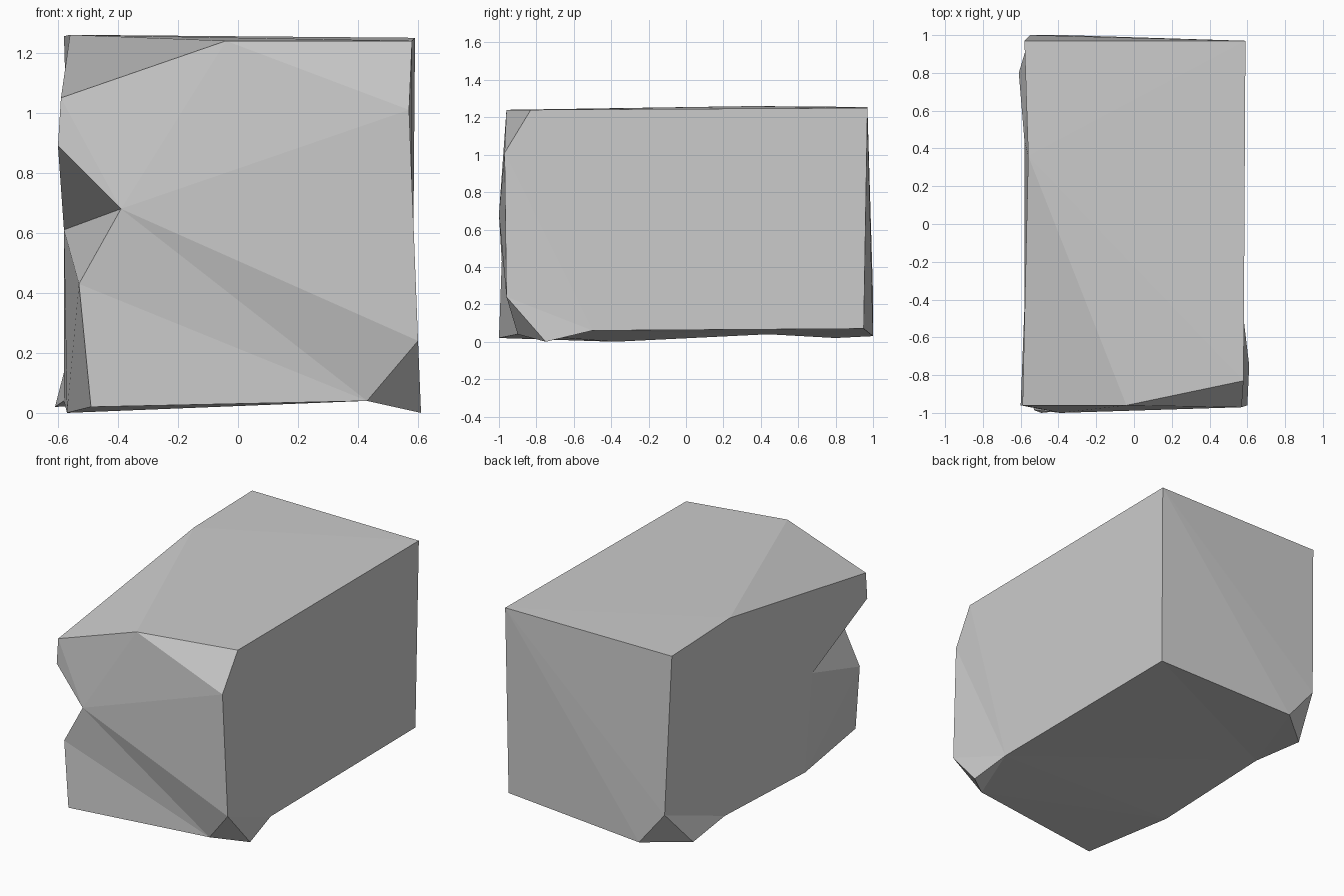
import bpy
import bmesh

default_cube = bpy.data.objects.get("Cube")
if default_cube:
    bpy.data.objects.remove(default_cube, do_unlink=True)

# Plain grey stone
stone = bpy.data.materials.new("grey_stone")
stone.use_nodes = True
grey = (0.6, 0.6, 0.6, 1)
stone.diffuse_color = grey
shader = next(n for n in stone.node_tree.nodes if n.type == "BSDF_PRINCIPLED")
shader.inputs["Base Color"].default_value = grey
shader.inputs["Roughness"].default_value = 0.9

# Corners of the roughly hewn block, grouped by where they sit
corners = dict(
    # back corners and the chip at the lower back
    back_top_left=(.59, .97, 1.25),
    back_top_right=(-.58, .97, 1.255),
    back_low_left=(.58, .95, .07),
    back_chip_top=(-.55, 1, .25),
    back_chip_inner=(-.37, 1, .03),
    back_chip_outer=(-.61, .8, .02),
    # top edge and the two chips at the upper front
    top_right_mid=(-.56, .36, 1.26),
    top_front_mid=(-.04, -.96, 1.24),
    top_chip_left=(.58, -.83, 1.24),
    front_chip_left=(.57, -.97, 1.01),
    front_chip_right=(-.59, -.96, 1.05),
    # notch in the front edge
    notch_top=(-.6, -.96, .89),
    notch_inner=(-.39, -1, .68),
    notch_back=(-.58, -.44, .61),
    notch_low=(-.53, -.985, .43),
    # lower edge
    front_low_right=(-.49, -1, .02),
    right_low_front=(-.57, -.38, 0),
    right_low_back=(-.58, .44, .04),
    left_low=(.58, -.5, .06),
    foot_top=(.6, -.96, .24),
    foot_inner=(.43, -.9, .04),
    foot_outer=(.61, -.75, 0),
)

# Facets of each side, as loops of corner names
facets = [
    # top
    "top_front_mid top_chip_left back_top_left back_top_right top_right_mid",
    "top_right_mid front_chip_right top_front_mid",
    "top_front_mid front_chip_left top_chip_left",
    # front, upper part spreading out from the notch
    "notch_inner front_chip_left top_front_mid",
    "notch_inner top_front_mid front_chip_right",
    "notch_inner front_chip_right notch_top",
    "notch_inner foot_top front_chip_left",
    "notch_inner foot_inner foot_top",
    # front, lower part
    "notch_inner notch_low foot_inner",
    "notch_low front_low_right foot_inner",
    # notch
    "notch_inner notch_top notch_back",
    "notch_inner notch_back notch_low",
    "notch_low notch_back right_low_front front_low_right",
    # front foot chip
    "foot_top foot_inner foot_outer",
    # left side
    "front_chip_left foot_top foot_outer left_low back_low_left "
    "back_top_left top_chip_left",
    # right side
    "front_chip_right top_right_mid back_top_right back_chip_top "
    "right_low_back right_low_front notch_back notch_top",
    "back_chip_top back_chip_outer right_low_back",
    # back
    "back_top_left back_low_left back_chip_inner",
    "back_top_left back_chip_inner back_chip_top",
    "back_top_left back_chip_top back_top_right",
    "back_chip_top back_chip_inner back_chip_outer",
    # underside
    "back_low_left left_low foot_outer foot_inner front_low_right "
    "right_low_front right_low_back back_chip_outer back_chip_inner",
]

bm = bmesh.new()
verts = {name: bm.verts.new(point) for name, point in corners.items()}
for loop in facets:
    bm.faces.new([verts[name] for name in loop.split()])
bmesh.ops.recalc_face_normals(bm, faces=bm.faces)
bmesh.ops.triangulate(bm, faces=bm.faces)
mesh = bpy.data.meshes.new("stone_block")
bm.to_mesh(mesh)
bm.free()
mesh.materials.append(stone)
block = bpy.data.objects.new("stone_block", mesh)
bpy.context.collection.objects.link(block)
